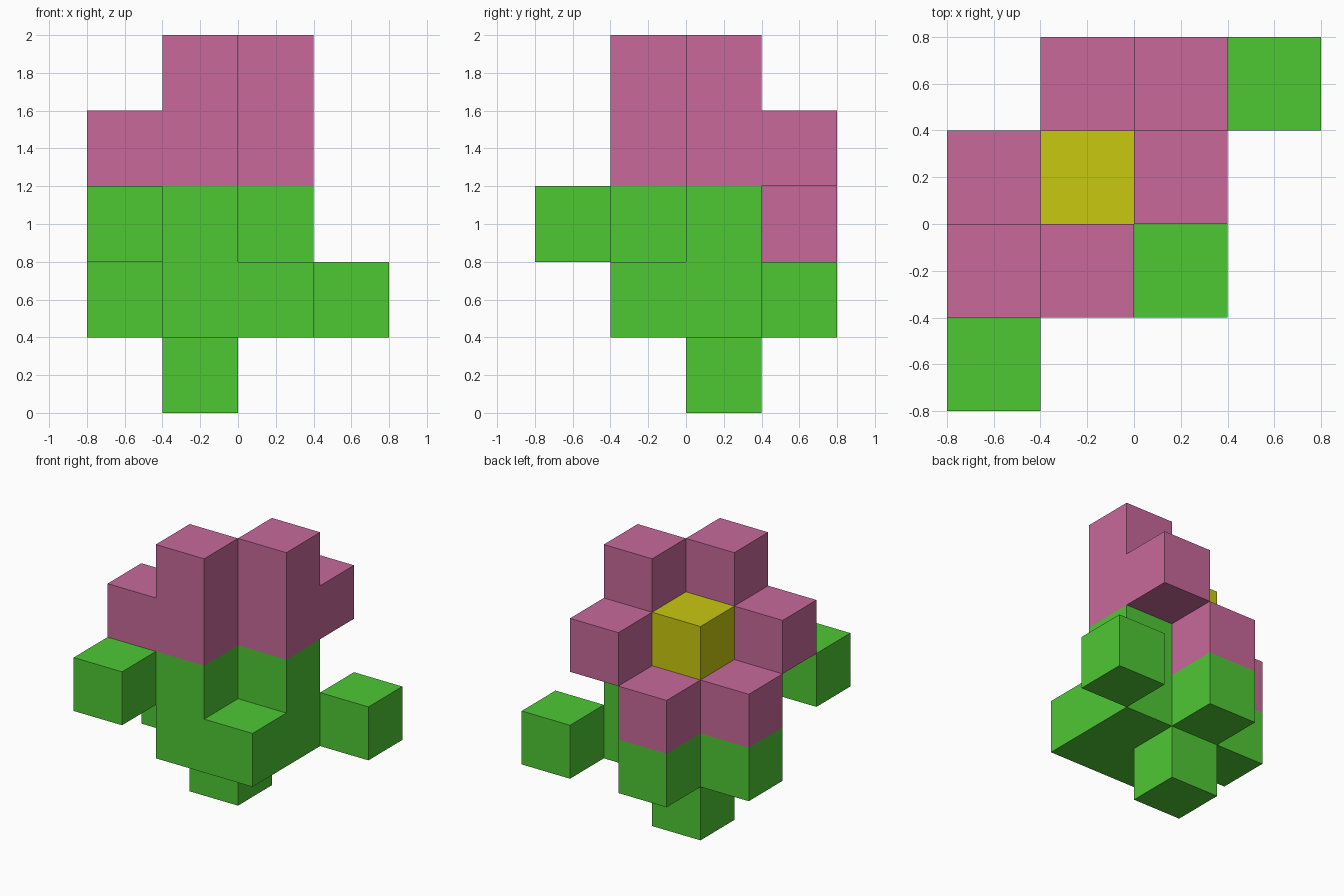
import bpy, bmesh
from mathutils import Vector

if "Cube" in bpy.data.objects:
    bpy.data.objects.remove(bpy.data.objects["Cube"])

S = 0.4  # size of one cube


def material(name, rgb):
    m = bpy.data.materials.new(name)
    m.diffuse_color = (*rgb, 1)
    m.use_nodes = True
    m.node_tree.nodes["Principled BSDF"].inputs["Base Color"].default_value = m.diffuse_color
    return m


green = material("leaf green", (0.076, 0.578, 0.034))
pink = material("petal pink", (0.578, 0.141, 0.328))
yellow = material("heart yellow", (0.578, 0.578, 0.005))


def column(x, y, z0, z1):
    """Cells of a vertical stack of cubes, z0 to z1 inclusive."""
    return [(x, y, z) for z in range(z0, z1 + 1)]


# Parts as stacks of cubes; cell (0, 0, 0) starts at (-0.8, -0.8, 0)
parts = {
    # stem with the core of the flower head above it
    "stem": (green, column(1, 2, 0, 2)),
    # green cup behind the petals
    "cup_front": (green, column(1, 1, 1, 2) + column(2, 1, 1, 1)),
    "cup_right": (green, column(2, 2, 1, 2)),
    "cup_left": (green, column(0, 2, 1, 1)),
    "cup_back": (green, column(1, 3, 1, 1)),
    # leaves
    "left_leaf": (green, column(0, 0, 2, 2)),
    "right_leaf": (green, column(3, 3, 1, 1)),
    # ring of six petals, tilted to the back left
    "front_petal": (pink, column(1, 1, 3, 4)),
    "right_petal": (pink, column(2, 2, 3, 4)),
    "front_left_petal": (pink, column(0, 1, 3, 3)),
    "back_right_petal": (pink, column(2, 3, 3, 3)),
    "left_petal": (pink, column(0, 2, 2, 2)),
    "back_petal": (pink, column(1, 3, 2, 2)),
    # flower heart
    "heart": (yellow, column(1, 2, 3, 3)),
}
filled = {c for _, cells in parts.values() for c in cells}


def build(name, mat, cells):
    """Make the outer cube faces of a part, leaving out covered ones."""
    bm = bmesh.new()
    for cell in cells:
        centre = (Vector(cell) + Vector((-1.5, -1.5, 0.5))) * S
        for axis in range(3):
            for sign in (-1, 1):
                n = Vector((0, 0, 0))
                n[axis] = sign
                if tuple(int(c + d) for c, d in zip(cell, n)) in filled:
                    continue
                u = Vector((0, 0, 0))
                u[(axis + 1) % 3] = 1
                v = n.cross(u)
                bm.faces.new([bm.verts.new(centre + (n + a * u + b * v) * S / 2)
                              for a, b in ((-1, -1), (1, -1), (1, 1), (-1, 1))])
    bmesh.ops.remove_doubles(bm, verts=bm.verts, dist=0.001)
    if bm.faces:
        mesh = bpy.data.meshes.new(name)
        bm.to_mesh(mesh)
        mesh.materials.append(mat)
        bpy.context.collection.objects.link(bpy.data.objects.new(name, mesh))
    bm.free()


for part, (mat, cells) in parts.items():
    build(part, mat, cells)
